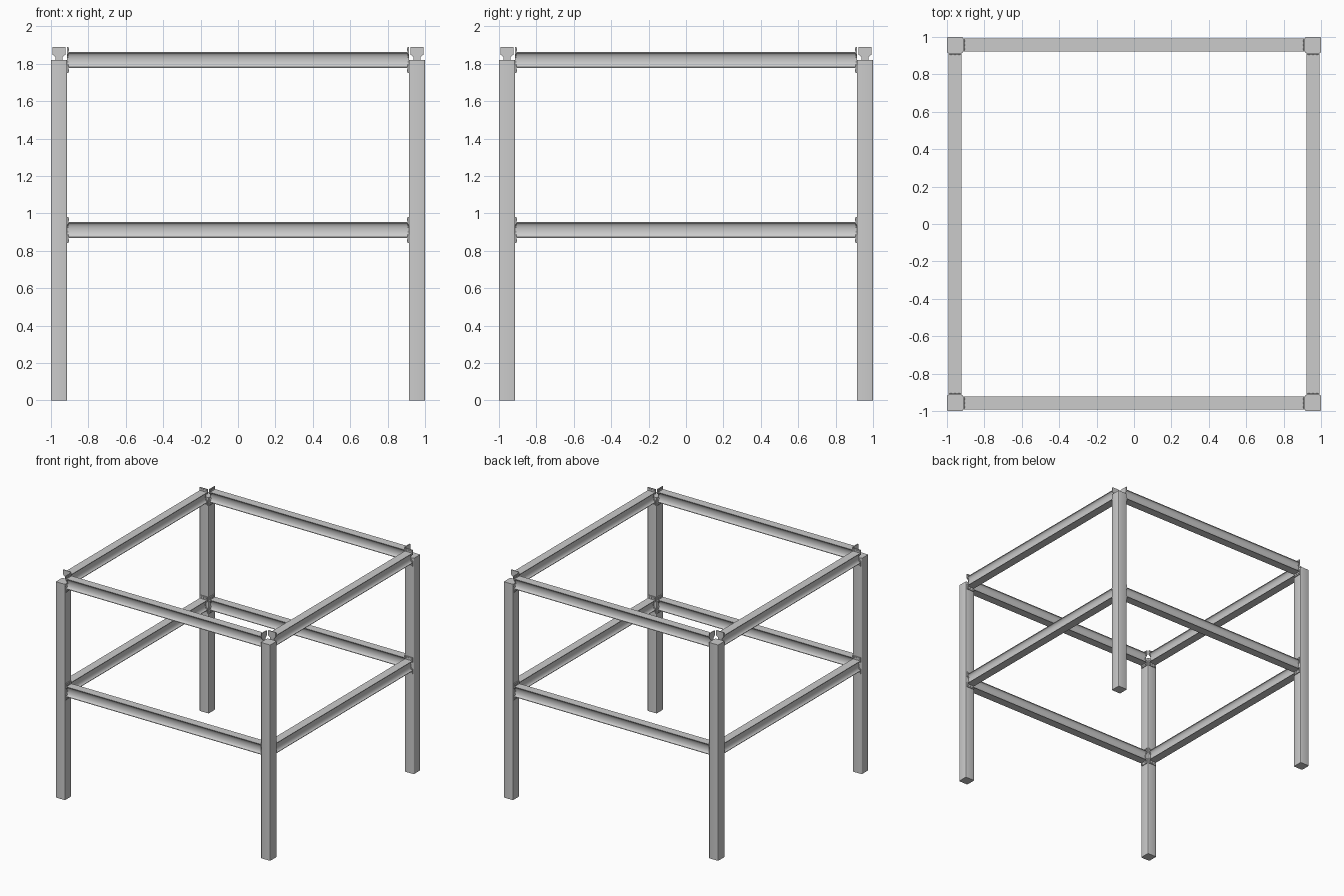
import bpy, bmesh, math
from mathutils import Matrix, Vector

if "Cube" in bpy.data.objects:
    bpy.data.objects.remove(bpy.data.objects["Cube"])

C = 0.957      # post centre offset
HALF = 0.043   # half post width
INNER = C - HALF


def finish(bm, name, matrix=None, smooth=True):
    bmesh.ops.recalc_face_normals(bm, faces=bm.faces)
    me = bpy.data.meshes.new(name)
    bm.to_mesh(me)
    bm.free()
    ob = bpy.data.objects.new(name, me)
    bpy.context.collection.objects.link(ob)
    if matrix:
        ob.matrix_world = matrix
    if smooth:
        bpy.ops.object.select_all(action='DESELECT')
        ob.select_set(True)
        bpy.context.view_layer.objects.active = ob
        bpy.ops.object.shade_smooth_by_angle(angle=math.radians(30))
    return ob


def extrude_x(bm, profile, x0, x1):
    """Extrude a (y, z) outline along x."""
    face = bm.faces.new([bm.verts.new((x0, y, z)) for y, z in profile])
    res = bmesh.ops.extrude_face_region(bm, geom=[face], use_keep_orig=True)
    verts = [g for g in res['geom'] if isinstance(g, bmesh.types.BMVert)]
    bmesh.ops.translate(bm, verts=verts, vec=(x1 - x0, 0, 0))


def both_sides(right):
    """Right-hand outline, top to bottom, closed by its mirror image."""
    return right + [(-y, z) for y, z in reversed(right)]


# I-section with concave curved web, and the waisted end plate outline
arc = [(0.035 - 0.019 * math.cos(t), 0.038 * math.sin(t))
       for t in [math.radians(90 - 15 * i) for i in range(13)]]
beam_profile = both_sides([(0.035, 0.043)] + arc + [(0.035, -0.043)])
plate_profile = both_sides([(0.035, 0.069), (0.035, 0.028), (0.025, 0.021), (0.018, 0.012),
                            (0.018, -0.012), (0.025, -0.021), (0.035, -0.028), (0.035, -0.069)])


def post(name, x, y):
    bm = bmesh.new()
    bmesh.ops.create_cube(bm, size=1, matrix=Matrix.Translation((x, y, 0.91))
                          @ Matrix.Diagonal((2 * HALF, 2 * HALF, 1.82, 1)))
    edges = [e for e in bm.edges if abs(e.verts[0].co.z - e.verts[1].co.z) > 1]
    bmesh.ops.bevel(bm, geom=edges, offset=0.006, segments=3, affect='EDGES', profile=0.5)
    finish(bm, name)


def beam(name, matrix):
    bm = bmesh.new()
    extrude_x(bm, beam_profile, -INNER, INNER)
    finish(bm, name + "_beam", matrix)
    # end plates against the posts
    bm = bmesh.new()
    for s in (-1, 1):
        extrude_x(bm, plate_profile, s * INNER, s * (INNER - 0.007))
    finish(bm, name + "_end_plates", matrix, False)
    # hex bolts above and below the beam
    bm = bmesh.new()
    for s in (-1, 1):
        for z in (-0.056, 0.056):
            for y in (-0.022, 0, 0.022):
                m = Matrix.Translation((s * (INNER - 0.008), y, z)) @ Matrix.Rotation(math.pi / 2, 4, 'Y')
                bmesh.ops.create_cone(bm, cap_ends=True, segments=6, radius1=0.006,
                                      radius2=0.006, depth=0.006, matrix=m)
    finish(bm, name + "_bolts", matrix, False)


# Corner posts
for fy, y in (("front", -C), ("back", C)):
    for fx, x in (("left", -C), ("right", C)):
        post(f"{fy}_{fx}_post", x, y)

# Two levels of beams on all four sides
for level, z in (("lower", 0.912), ("upper", 1.821)):
    for i, side in enumerate(("front", "right", "back", "left")):
        rot = Matrix.Rotation(i * math.pi / 2, 4, 'Z')
        beam(f"{level}_{side}", rot @ Matrix.Translation(Vector((0, -C, z))))
